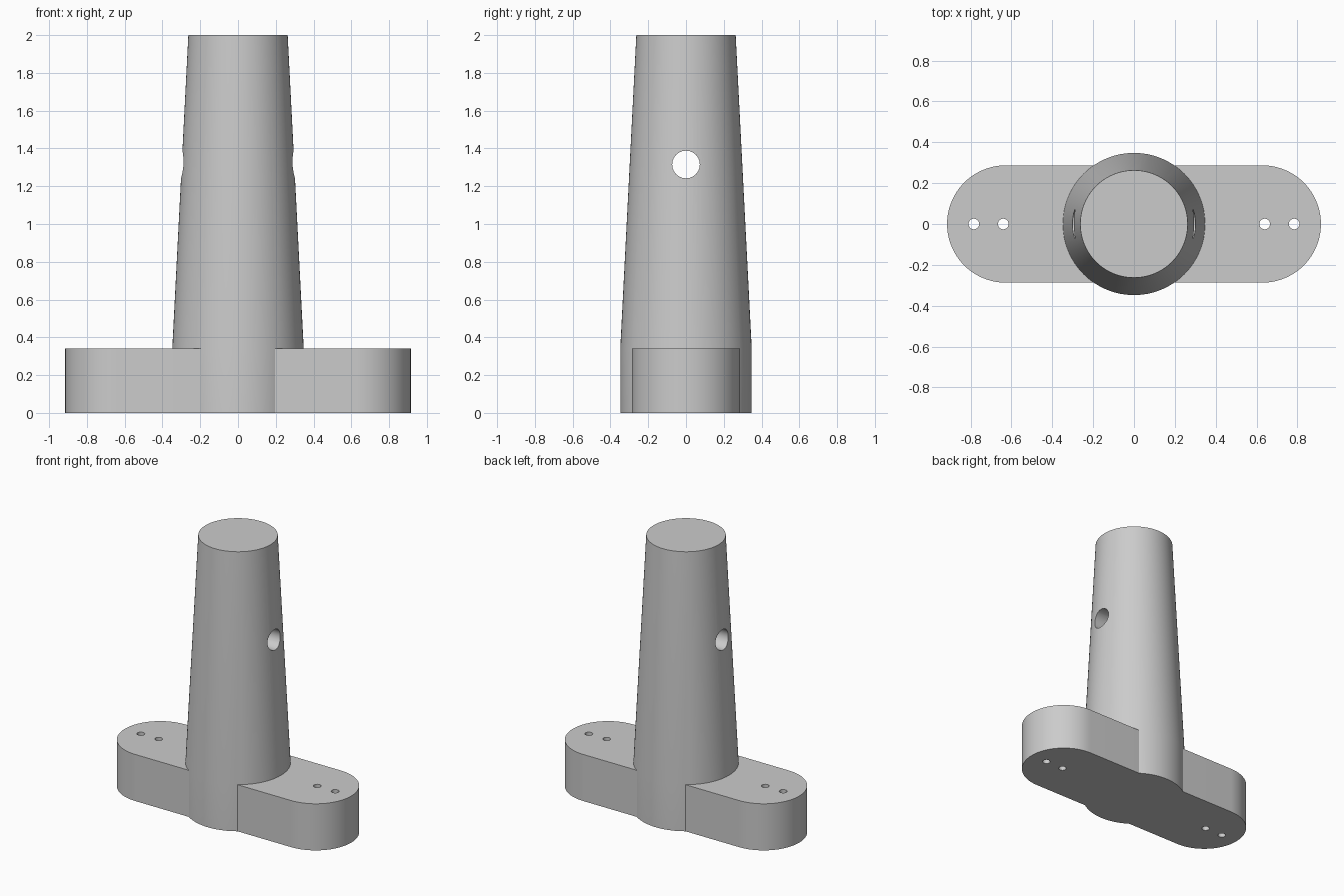
import bpy
import bmesh
from math import cos, sin, pi, radians
from mathutils import Matrix, Vector

cube = bpy.data.objects.get("Cube")
if cube:
    bpy.data.objects.remove(cube, do_unlink=True)

BASE_H, TOP_Z = 0.34, 2.0
POST_R, TIP_R = 0.348, 0.263
END_R, END_X = 0.287, 0.628
SEGS = 96

grey = bpy.data.materials.new("plain grey")
grey.use_nodes = True
grey.diffuse_color = (0.6, 0.6, 0.6, 1)
grey.node_tree.nodes["Principled BSDF"].inputs["Base Color"].default_value = (0.6, 0.6, 0.6, 1)


def loft(name, rings):
    """Closed solid through a stack of equal-length point rings."""
    bm = bmesh.new()
    loops = [[bm.verts.new(p) for p in ring] for ring in rings]
    n = len(loops[0])
    for low, high in zip(loops, loops[1:]):
        for i in range(n):
            j = (i + 1) % n
            bm.faces.new((low[i], low[j], high[j], high[i]))
    bm.faces.new(loops[0][::-1])
    bm.faces.new(loops[-1])
    mesh = bpy.data.meshes.new(name)
    bm.to_mesh(mesh)
    bm.free()
    mesh.materials.append(grey)
    obj = bpy.data.objects.new(name, mesh)
    bpy.context.collection.objects.link(obj)
    return obj


def circle(r, z, n=SEGS):
    return [Vector((r * cos(2 * pi * i / n), r * sin(2 * pi * i / n), z)) for i in range(n)]


def stadium(z):
    half = SEGS // 2
    points = []
    for side, start in ((1, -pi / 2), (-1, pi / 2)):
        for i in range(half + 1):
            a = start + pi * i / half
            points.append(Vector((side * END_X + END_R * cos(a), END_R * sin(a), z)))
    return points


def combine(target, tool, operation):
    """Apply a boolean and discard the tool."""
    mod = target.modifiers.new("combine", 'BOOLEAN')
    mod.operation, mod.solver, mod.object = operation, 'EXACT', tool
    bpy.context.view_layer.objects.active = target
    bpy.ops.object.modifier_apply(modifier=mod.name)
    bpy.data.objects.remove(tool, do_unlink=True)


# Tapered post with a straight foot, joined to the rounded base plate
post = loft("post_and_base", [circle(POST_R, 0), circle(POST_R, BASE_H), circle(TIP_R, TOP_Z)])
plate = loft("base_plate", [stadium(0), stadium(BASE_H)])
combine(post, plate, 'UNION')

# Cross hole through the post
cross = loft("cross_hole", [circle(0.073, -0.6, 48), circle(0.073, 0.6, 48)])
cross.data.transform(Matrix.Translation((0, 0, 1.315)) @ Matrix.Rotation(pi / 2, 4, 'Y'))
combine(post, cross, 'DIFFERENCE')

# Screw holes through the base ends
for x in (-0.784, -0.64, 0.64, 0.784):
    hole = loft("screw_hole", [circle(0.026, -0.1, 32), circle(0.026, 0.5, 32)])
    hole.data.transform(Matrix.Translation((x, 0, 0)))
    combine(post, hole, 'DIFFERENCE')

bpy.ops.object.select_all(action='DESELECT')
post.select_set(True)
bpy.context.view_layer.objects.active = post
bpy.ops.object.shade_smooth_by_angle(angle=radians(30))
